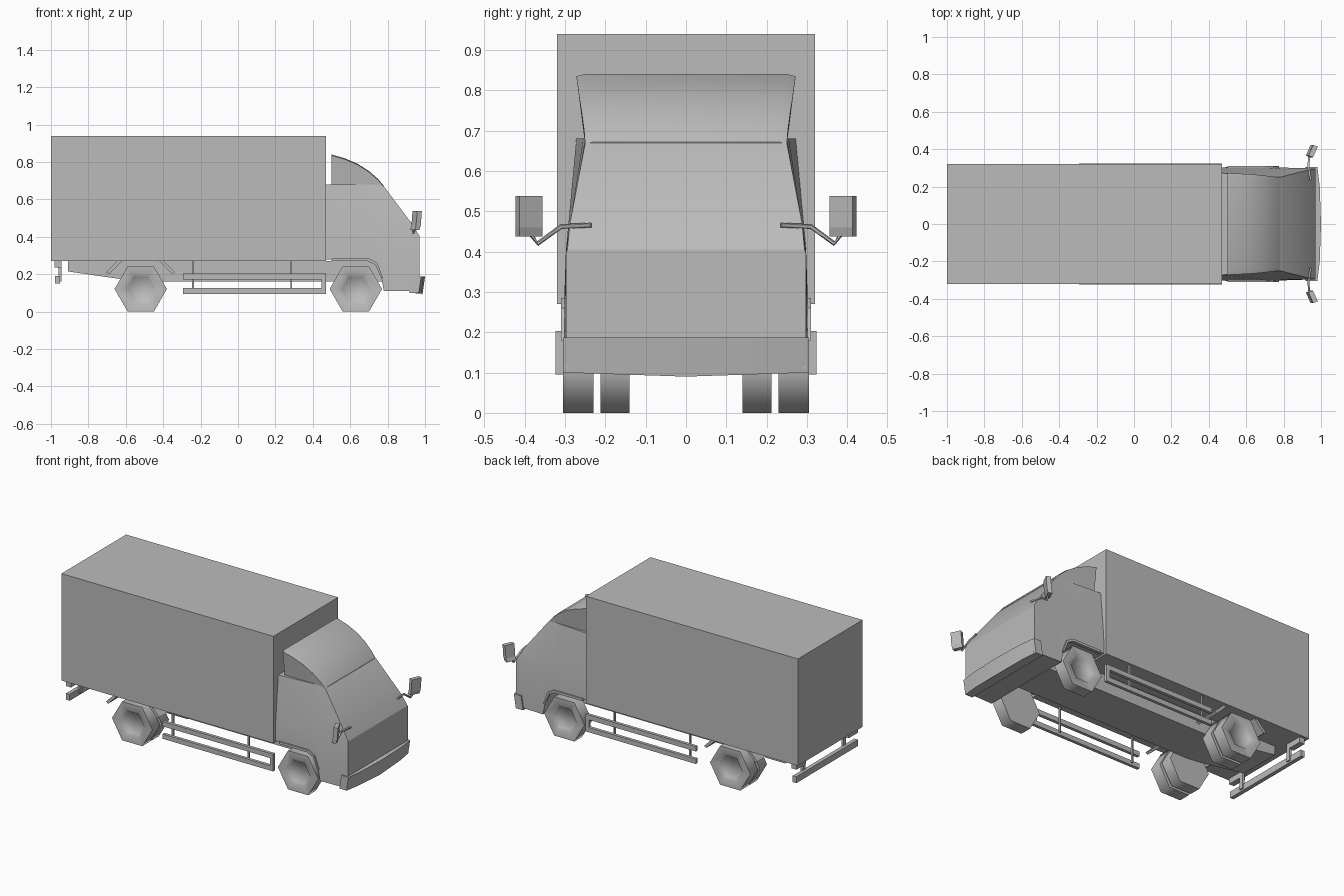
import bpy, bmesh, math
from mathutils import Vector

cube = bpy.data.objects.get("Cube")
if cube:
    bpy.data.objects.remove(cube, do_unlink=True)

grey = bpy.data.materials.new("plain grey")
grey.use_nodes = True
grey.diffuse_color = (0.5, 0.5, 0.5, 1)
grey.node_tree.nodes["Principled BSDF"].inputs["Base Color"].default_value = (0.5, 0.5, 0.5, 1)


def finish(name, bm, angle=None):
    bmesh.ops.recalc_face_normals(bm, faces=bm.faces[:])
    mesh = bpy.data.meshes.new(name)
    bm.to_mesh(mesh)
    bm.free()
    ob = bpy.data.objects.new(name, mesh)
    bpy.context.collection.objects.link(ob)
    mesh.materials.append(grey)
    if angle:
        bpy.ops.object.select_all(action="DESELECT")
        ob.select_set(True)
        bpy.context.view_layer.objects.active = ob
        bpy.ops.object.shade_smooth_by_angle(angle=math.radians(angle))
    return ob


def loft(name, rings, angle=None):
    """Skin closed rings of equal length and cap both ends."""
    bm = bmesh.new()
    rows = [[bm.verts.new(p) for p in ring] for ring in rings]
    n = len(rows[0])
    for a, b in zip(rows, rows[1:]):
        for i in range(n):
            j = (i + 1) % n
            bm.faces.new((a[i], a[j], b[j], b[i]))
    bm.faces.new(rows[0])
    bm.faces.new(rows[-1])
    return finish(name, bm, angle)


def box(name, x, y, z):
    return loft(name, [[(px, y[0], z[0]), (px, y[1], z[0]), (px, y[1], z[1]), (px, y[0], z[1])] for px in x])


def side_prism(name, profile, y):
    return loft(name, [[(px, py, pz) for px, pz in profile] for py in y])


def rod(name, points, radius):
    rings = []
    for i, p in enumerate(points):
        d = (Vector(points[min(i + 1, len(points) - 1)]) - Vector(points[max(i - 1, 0)])).normalized()
        u = d.cross(Vector((1, 0, 0))).normalized()
        v = d.cross(u)
        rings.append([Vector(p) + radius * (math.cos(t) * u + math.sin(t) * v)
                      for t in [k * math.tau / 6 for k in range(6)]])
    return loft(name, rings, 61)


def wheel(name, x, y0, y1, side):
    """Six-sided tyre with a shallow recessed hub on the outer face."""
    def hexagon(r, y):
        return [(x + r * math.cos(k * math.tau / 6), side * y, 0.121 + r * math.sin(k * math.tau / 6))
                for k in range(6)]
    return loft(name, [hexagon(0.14, y0), hexagon(0.14, y1), hexagon(0.085, y1),
                       hexagon(0.075, y1 - 0.012)], 61)


# Cargo body and chassis
box("cargo_box", (-1, 0.47), (-0.32, 0.32), (0.27, 0.94))
side_prism("chassis", [(-0.91, 0.27), (-0.91, 0.215), (-0.6, 0.17), (-0.5, 0.16), (0.78, 0.16), (0.78, 0.27)],
           (-0.135, 0.135))

# Cab: station x, sill height, roof height, roof half width
stations = [(0.47, 0.28, 0.68, 0.272), (0.70, 0.28, 0.68, 0.255), (0.74, 0.255, 0.68, 0.25),
            (0.765, 0.19, 0.68, 0.25), (0.78, 0.11, 0.67, 0.25), (0.93, 0.11, 0.47, 0.288),
            (0.97, 0.11, 0.405, 0.294)]
cab_rings = []
for x, sill, roof, half in stations:
    low = 0.302 if x < 0.9 else 0.297
    right = [(x, low, sill), (x, 0.298, min(0.40, roof - 0.01)), (x, half, roof)]
    cab_rings.append(right + [(px, -py, pz) for px, py, pz in reversed(right)])
loft("cab", cab_rings, 25)

# Roof wind deflector with curved top
deflector = [(0.50, 0.84, 0.272), (0.57, 0.82, 0.269), (0.64, 0.79, 0.265), (0.70, 0.752, 0.259),
             (0.75, 0.708, 0.253), (0.78, 0.672, 0.25)]
loft("roof_deflector", [[(x, -0.25, 0.665), (x, 0.25, 0.665), (x, w, top - 0.005), (x, w - 0.02, top),
                         (x, 0.02 - w, top), (x, -w, top - 0.005)] for x, top, w in deflector], 35)

# Front bumper with bevelled ends, tucked in at the bottom
outline = [(0.93, -0.305), (0.98, -0.305), (0.993, -0.2), (1.0, 0), (0.993, 0.2), (0.98, 0.305), (0.93, 0.305)]
loft("front_bumper", [[(x - tuck, y, z - (0.01 * (1 - abs(y) / 0.305) if z < 0.15 else 0)) for x, y in outline]
                      for z, tuck in ((0.10, 0.014), (0.187, 0))], 30)

# Paired parts on both sides
for side, label in ((1, "left"), (-1, "right")):
    def pair(a, b):
        return (side * a, side * b)

    wheel("front_wheel_" + label, 0.63, 0.23, 0.305, side)
    wheel("rear_outer_wheel_" + label, -0.52, 0.23, 0.305, side)
    wheel("rear_inner_wheel_" + label, -0.52, 0.14, 0.212, side)

    # Wheel arch lip
    arch = [(0.50, 0.27), (0.50, 0.285), (0.70, 0.285), (0.745, 0.26), (0.775, 0.18),
            (0.765, 0.18), (0.735, 0.25), (0.695, 0.27)]
    side_prism("arch_lip_" + label, arch, pair(0.29, 0.31))

    # Slanted mudguards around the rear wheels
    for end, tip in (("back", -1), ("front", 1)):
        guard = [(-0.52 + tip * dx, z) for dx, z in ((0.10, 0.27), (0.125, 0.27), (0.185, 0.21), (0.17, 0.2))]
        side_prism("mudguard_" + end + "_" + label, guard, pair(0.14, 0.30))

    # Side guard rails
    for level, z in (("lower", 0.095), ("upper", 0.173)):
        box("guard_rail_" + level + "_" + label, (-0.295, 0.47), pair(0.305, 0.324), (z, z + 0.03))
    box("guard_rail_end_" + label, (0.447, 0.47), pair(0.305, 0.324), (0.095, 0.2))
    for x in (-0.24, 0.285):
        box("guard_post_" + label, (x - 0.005, x + 0.005), pair(0.295, 0.306), (0.11, 0.275))

    # Rear lamp block and underrun bracket
    box("rear_lamp_" + label, (-0.98, -0.945), pair(0.21, 0.305), (0.235, 0.272))
    box("underrun_bracket_" + label, (-0.96, -0.945), pair(0.19, 0.215), (0.16, 0.275))

    # Mirror arm and angled mirror head
    rod("mirror_arm_" + label, [(0.945, side * 0.235, 0.466), (0.932, side * 0.31, 0.462),
                                (0.938, side * 0.368, 0.42), (0.95, side * 0.39, 0.45)], 0.006)
    head = []
    for z, lean in ((0.437, -0.008), (0.46, 0), (0.538, 0.006)):
        head.append([(x + lean, side * y, z) for x, y in
                     ((0.927, 0.366), (0.95, 0.356), (0.977, 0.413), (0.952, 0.423))])
    loft("mirror_" + label, head)

# Rear underrun bar
box("underrun_bar", (-0.978, -0.953), (-0.305, 0.305), (0.15, 0.19))
